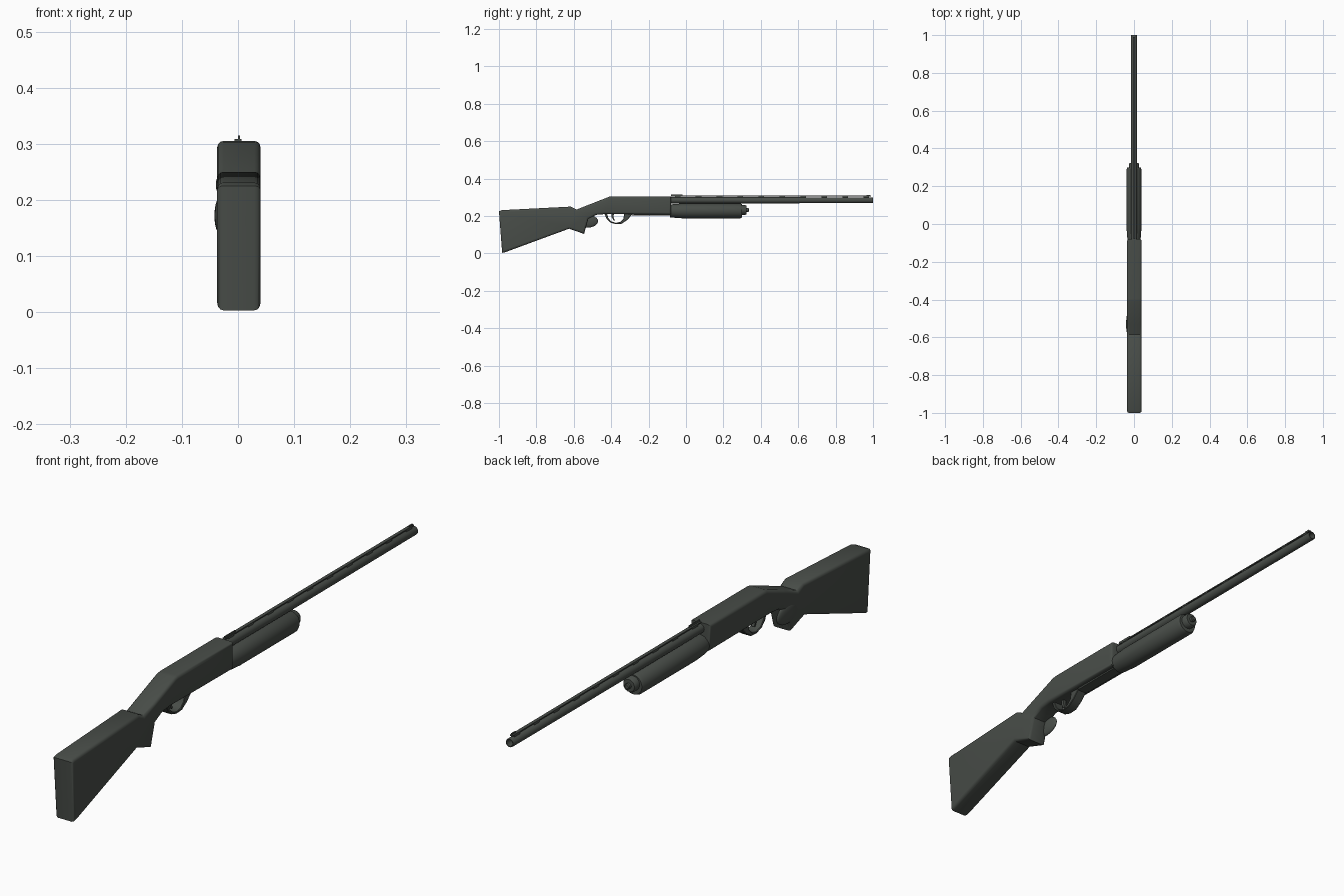
import bpy, bmesh, math
from mathutils import Matrix, Vector

if "Cube" in bpy.data.objects:
    bpy.data.objects.remove(bpy.data.objects["Cube"])

CX = 0.0015  # centre plane of the body

gunmetal = bpy.data.materials.new("dark_green_grey")
gunmetal.diffuse_color = (0.066, 0.075, 0.066, 1)
gunmetal.use_nodes = True
gunmetal.node_tree.nodes["Principled BSDF"].inputs["Base Color"].default_value = gunmetal.diffuse_color


def finish(name, bm, angle=35):
    bmesh.ops.recalc_face_normals(bm, faces=bm.faces)
    mesh = bpy.data.meshes.new(name)
    bm.to_mesh(mesh)
    bm.free()
    mesh.materials.append(gunmetal)
    obj = bpy.data.objects.new(name, mesh)
    bpy.context.collection.objects.link(obj)
    bpy.ops.object.select_all(action='DESELECT')
    obj.select_set(True)
    bpy.context.view_layer.objects.active = obj
    bpy.ops.object.shade_smooth_by_angle(angle=math.radians(angle))
    return obj


def slab(name, profile, half, bevel=0.0, cx=0.0, segments=3):
    """Side profile (y, z) extruded across x, with rounded rims."""
    bm = bmesh.new()
    face = bm.faces.new([bm.verts.new((cx - half, y, z)) for y, z in profile])
    ext = bmesh.ops.extrude_face_region(bm, geom=[face])
    bmesh.ops.translate(bm, vec=(2 * half, 0, 0),
                        verts=[v for v in ext["geom"] if isinstance(v, bmesh.types.BMVert)])
    if bevel:
        rims = [e for e in bm.edges if abs(e.verts[0].co.x - e.verts[1].co.x) < 1e-6]
        bmesh.ops.bevel(bm, geom=rims, offset=bevel, segments=segments,
                        profile=0.5, affect='EDGES', clamp_overlap=True)
    return finish(name, bm)


def box(name, x, y0, y1, z0, z1, half):
    return slab(name, [(y0, z0), (y1, z0), (y1, z1), (y0, z1)], half, cx=x)


def lathe(name, profile, z, x=0.0, sides=32):
    """Profile (y, radius) spun about a line along y."""
    bm = bmesh.new()
    rings = []
    for y, r in profile:
        rings.append([bm.verts.new((x + r * math.cos(a), y, z + r * math.sin(a)))
                      for a in (2 * math.pi * i / sides for i in range(sides))])
    for a, b in zip(rings, rings[1:]):
        for i in range(sides):
            j = (i + 1) % sides
            bm.faces.new((a[i], a[j], b[j], b[i]))
    bm.faces.new(rings[0])
    bm.faces.new(rings[-1])
    return finish(name, bm)


# Butt, grip and receiver in one continuous body
slab("stock_and_receiver", [
    (-1.0, 0.225), (-0.985, 0.231), (-0.615, 0.25), (-0.585, 0.234), (-0.53, 0.256),
    (-0.41, 0.303), (-0.395, 0.305), (-0.08, 0.305), (-0.08, 0.208), (-0.435, 0.21),
    (-0.48, 0.206), (-0.522, 0.185), (-0.545, 0.104), (-0.625, 0.132),
    (-0.97, 0.005), (-0.983, 0.003)], 0.0385, 0.013, CX)

# Palm swell on the left of the grip
bm = bmesh.new()
bmesh.ops.create_uvsphere(bm, u_segments=24, v_segments=12, radius=1)
bmesh.ops.transform(bm, verts=bm.verts, matrix=Matrix.Translation((-0.03, -0.53, 0.172))
                    @ Matrix.Diagonal(Vector((0.012, 0.06, 0.035, 1))))
finish("palm_swell", bm)

# Loading plate under the receiver
box("loading_plate", CX, -0.29, -0.08, 0.203, 0.209, 0.02)

# Trigger guard: a bowed strip
outer = [(-0.435, 0.21), (-0.425, 0.185), (-0.405, 0.165), (-0.375, 0.156),
         (-0.345, 0.158), (-0.315, 0.178), (-0.285, 0.21)]
inner = [(-0.33, 0.212), (-0.335, 0.185), (-0.352, 0.168), (-0.375, 0.163),
         (-0.4, 0.171), (-0.415, 0.188), (-0.422, 0.212)]
slab("trigger_guard", outer + inner, 0.019, 0.002, CX, 1)
slab("trigger", [(-0.4, 0.215), (-0.385, 0.215), (-0.388, 0.195), (-0.38, 0.175),
                 (-0.386, 0.174), (-0.397, 0.193)], 0.006, 0, CX)

# Pump fore-end, magazine cap and stud
lathe("fore_end", [(-0.085, 0.034), (-0.07, 0.036), (-0.02, 0.0395), (0.29, 0.0395),
                   (0.3, 0.035)], 0.227)
lathe("magazine_cap", [(0.29, 0.026), (0.318, 0.026), (0.324, 0.022)], 0.232)
lathe("cap_stud", [(0.32, 0.01), (0.334, 0.01), (0.337, 0.007)], 0.232, sides=16)

# Barrel with hollow muzzle
lathe("barrel", [(-0.1, 0.0165), (0.3, 0.0165), (0.997, 0.0155), (1.0, 0.0145),
                 (1.0, 0.0115), (0.95, 0.0115)], 0.284)

# Raised rib on posts, with sights
box("sight_rib", 0, -0.08, 0.99, 0.3045, 0.3085, 0.006)
for i in range(10):
    y = -0.06 + 0.112 * i
    box("rib_post", 0, y, y + 0.03, 0.295, 0.306, 0.005)
box("rear_sight", 0.002, -0.08, -0.02, 0.305, 0.315, 0.002)
box("front_sight", 0.002, 0.965, 0.985, 0.305, 0.313, 0.002)
